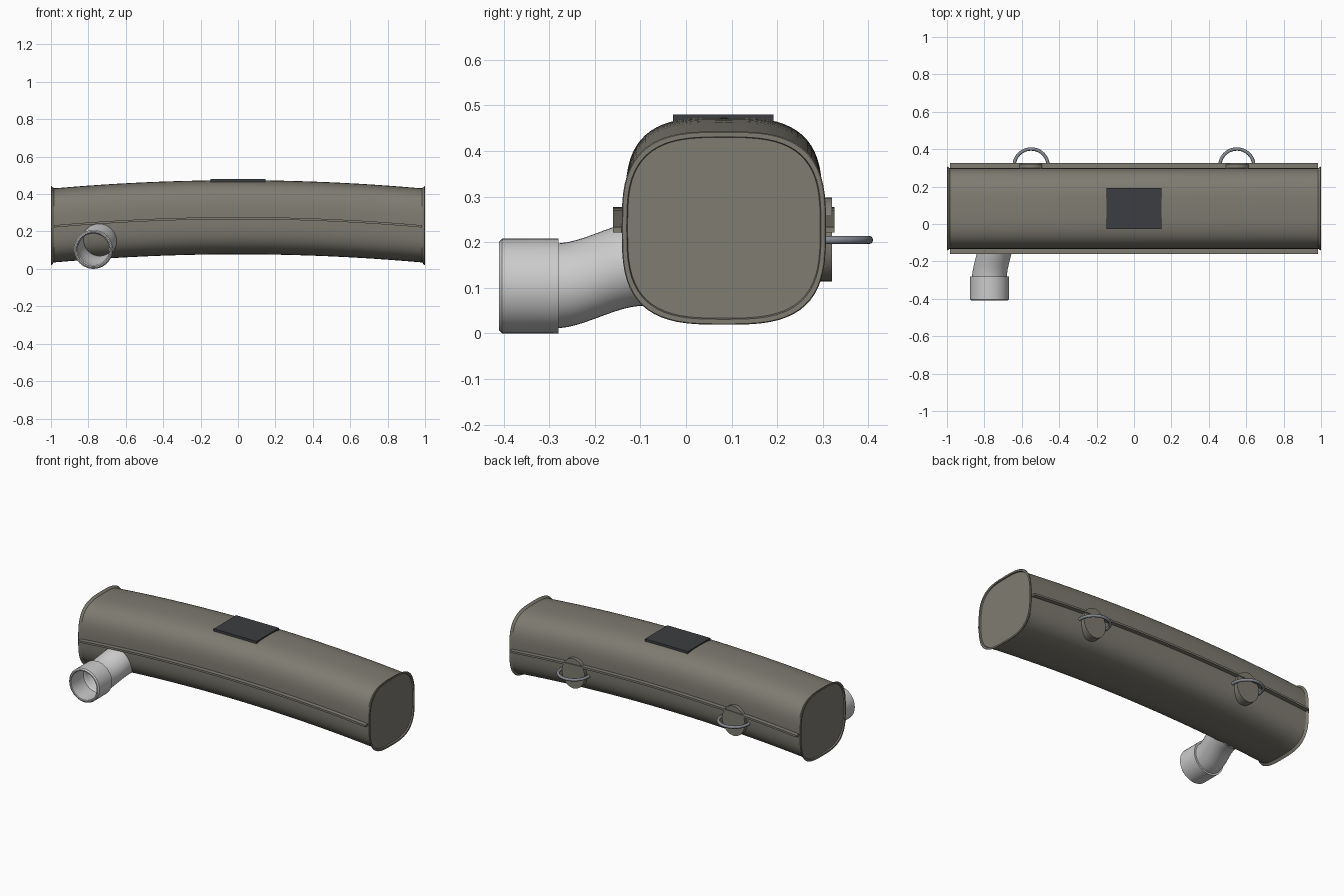
import bpy, bmesh
from math import sin, cos, pi, copysign, radians
from mathutils import Vector

if "Cube" in bpy.data.objects:
    bpy.data.objects.remove(bpy.data.objects["Cube"])

YC = 0.083  # centre line of the tank in y


def material(name, rgb):
    m = bpy.data.materials.new(name)
    m.diffuse_color = (*rgb, 1)
    m.use_nodes = True
    m.node_tree.nodes["Principled BSDF"].inputs["Base Color"].default_value = m.diffuse_color
    return m


steel = material("steel", (0.21, 0.2, 0.165))
white = material("light_pipe", (0.8, 0.81, 0.82))
dark = material("dark_plate", (0.045, 0.048, 0.052))
ring_grey = material("ring_grey", (0.24, 0.26, 0.29))


def centre_z(x):
    return 0.276 - 0.045 * x * x


def loft(name, rings, mat, caps=True, angle=35):
    """Skin a list of equally sized closed rings."""
    bm = bmesh.new()
    vs = [[bm.verts.new(p) for p in r] for r in rings]
    n = len(rings[0])
    for a, b in zip(vs, vs[1:]):
        for i in range(n):
            j = (i + 1) % n
            bm.faces.new((a[i], a[j], b[j], b[i]))
    if caps:
        bm.faces.new(vs[0][::-1])
        bm.faces.new(vs[-1])
    bmesh.ops.recalc_face_normals(bm, faces=bm.faces)
    me = bpy.data.meshes.new(name)
    bm.to_mesh(me)
    bm.free()
    me.materials.append(mat)
    ob = bpy.data.objects.new(name, me)
    bpy.context.collection.objects.link(ob)
    bpy.ops.object.select_all(action='DESELECT')
    ob.select_set(True)
    bpy.context.view_layer.objects.active = ob
    bpy.ops.object.shade_smooth_by_angle(angle=radians(angle))
    return ob


def section(x, hw, hh, n=3.1, count=64):
    """Rounded-square cross-section of the tank."""
    pts = []
    for i in range(count):
        t = 2 * pi * i / count
        c, s = cos(t), sin(t)
        pts.append(Vector((x, YC + hw * copysign(abs(c) ** (2 / n), c),
                           centre_z(x) + hh * copysign(abs(s) ** (2 / n), s))))
    return pts


# tank body with flared rims and slightly recessed end caps
end = [(0.985, 0.216, 0.199), (0.998, 0.224, 0.212), (1.0, 0.222, 0.21),
       (1.0, 0.213, 0.2), (0.992, 0.211, 0.198)]
rings = [section(-x, w, h) for x, w, h in reversed(end)]
rings += [section(-0.975 + 1.95 * i / 24, 0.216, 0.198) for i in range(25)]
rings += [section(x, w, h) for x, w, h in end]
loft("tank_body", rings, steel, angle=30)

# welded seam strips along both sides
for name, y0, y1 in (("front_seam", -0.16, -0.11), ("back_seam", 0.28, 0.325)):
    rings = []
    for i in range(25):
        x = -0.985 + 1.97 * i / 24
        z = centre_z(x) - 0.005
        rings.append([(x, y0, z - 0.006), (x, y1, z - 0.006),
                      (x, y1, z + 0.006), (x, y0, z + 0.006)])
    loft(name, rings, steel)

# plate on top
loft("top_plate", [[(x, y, z) for x, y in ((-0.147, -0.028), (0.147, -0.028),
                                           (0.147, 0.192), (-0.147, 0.192))]
                   for z in (0.46, 0.48)], dark)


def pipe_ring(y, r, count=40):
    """Circle on the S-bend centre line of the outlet pipe."""
    t = min(max((y + 0.29) / 0.2, 0), 1)
    s = t * t * (3 - 2 * t)
    cx, cz = -0.773 + 0.034 * s, 0.104 + 0.05 * s
    return [(cx + r * cos(2 * pi * i / count), y, cz + r * sin(2 * pi * i / count))
            for i in range(count)]


# hollow outlet pipe with a wider socket
bend = [-0.28 + 0.02 * i for i in range(12)]
rings = [pipe_ring(y, 0.084) for y in reversed(bend)]
rings += [pipe_ring(y, r) for y, r in ((-0.285, 0.088), (-0.407, 0.088), (-0.41, 0.091),
                                       (-0.41, 0.097), (-0.403, 0.104), (-0.28, 0.104))]
rings += [pipe_ring(y, 0.093) for y in bend]
loft("outlet_pipe", rings, white, caps=False)

# mounting discs and half-ring hangers on the back
for side, x in (("left", -0.55), ("right", 0.55)):
    disc = [[(x + 0.078 * cos(2 * pi * i / 40), y, 0.206 + 0.092 * sin(2 * pi * i / 40))
             for i in range(40)] for y in (0.27, 0.32)]
    loft(side + "_hanger_disc", disc, steel)
    path = [(0, -0.03)] + [(pi * k / 24, 0) for k in range(25)] + [(pi, -0.03)]
    rings = []
    for a, dy in path:
        ring = []
        for k in range(12):
            b = 2 * pi * k / 12
            r = 0.091 + 0.009 * cos(b)
            ring.append((x + r * cos(a), 0.31 + dy + r * sin(a), 0.205 + 0.009 * sin(b)))
        rings.append(ring)
    loft(side + "_hanger_ring", rings, ring_grey)
